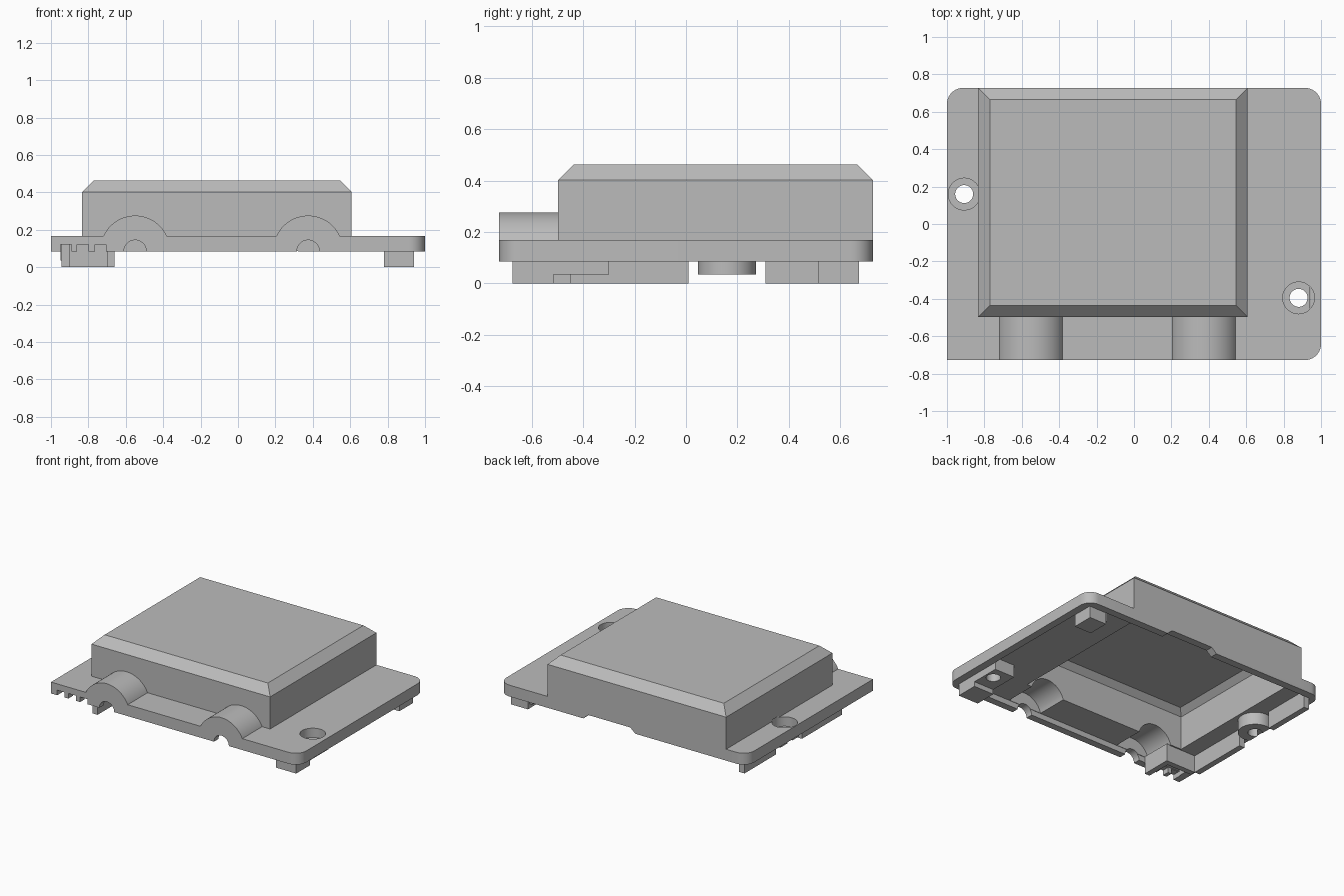
import bpy, bmesh, math

if "Cube" in bpy.data.objects:
    bpy.data.objects.remove(bpy.data.objects["Cube"])

grey = bpy.data.materials.new("grey plastic")
grey.diffuse_color = (0.5, 0.5, 0.5, 1)
grey.use_nodes = True
grey.node_tree.nodes["Principled BSDF"].inputs["Base Color"].default_value = grey.diffuse_color


def make(name, bm):
    bmesh.ops.recalc_face_normals(bm, faces=bm.faces)
    me = bpy.data.meshes.new(name)
    bm.to_mesh(me)
    bm.free()
    me.materials.append(grey)
    ob = bpy.data.objects.new(name, me)
    bpy.context.collection.objects.link(ob)
    return ob


def prism(name, pts, a, b, axis="z"):
    """Extrude a 2D outline from a to b along z (xy outline) or y (xz outline)."""
    place = (lambda p, t: (p[0], p[1], t)) if axis == "z" else (lambda p, t: (p[0], t, p[1]))
    bm = bmesh.new()
    lo = [bm.verts.new(place(p, a)) for p in pts]
    hi = [bm.verts.new(place(p, b)) for p in pts]
    bm.faces.new(lo)
    bm.faces.new(hi)
    n = len(pts)
    for i in range(n):
        j = (i + 1) % n
        bm.faces.new((lo[i], lo[j], hi[j], hi[i]))
    return make(name, bm)


def rect(x0, x1, y0, y1):
    return [(x0, y0), (x1, y0), (x1, y1), (x0, y1)]


def block(name, x0, x1, y0, y1, z0, z1):
    return prism(name, rect(x0, x1, y0, y1), z0, z1)


def arc(cx, cy, r, a0=0, a1=360, n=48):
    full = a1 - a0 == 360
    k = n if full else n + 1
    return [(cx + r * math.cos(math.radians(a0 + (a1 - a0) * i / n)),
             cy + r * math.sin(math.radians(a0 + (a1 - a0) * i / n))) for i in range(k)]


def chamfered_box(name, x0, x1, y0, y1, z0, zc, z1, c):
    """Box whose top edges slope inward by c above zc."""
    bm = bmesh.new()
    rings = [[bm.verts.new((x, y, z)) for x, y in rect(x0 + i, x1 - i, y0 + i, y1 - i)]
             for z, i in ((z0, 0), (zc, 0), (z1, c))]
    bm.faces.new(rings[0])
    bm.faces.new(rings[2])
    for r, s in zip(rings, rings[1:]):
        for i in range(4):
            j = (i + 1) % 4
            bm.faces.new((r[i], r[j], s[j], s[i]))
    return make(name, bm)


def boolean(target, tool, op):
    m = target.modifiers.new(op, "BOOLEAN")
    m.operation, m.solver, m.object = op, "EXACT", tool
    bpy.context.view_layer.objects.active = target
    bpy.ops.object.modifier_apply(modifier=m.name)
    bpy.data.objects.remove(tool)


def add(tool):
    boolean(cover, tool, "UNION")


def cut(tool):
    boolean(cover, tool, "DIFFERENCE")


# flange plate: three rounded corners, one square
R = 0.085
outline = ([(-1, -0.727)] + arc(1 - R, -0.727 + R, R, -90, 0, 10)
           + arc(1 - R, 0.727 - R, R, 0, 90, 10) + arc(-1 + R, 0.727 - R, R, 90, 180, 10))
cover = prism("cover", outline, 0.085, 0.168)

# raised housing and cable bumps
add(chamfered_box("housing", -0.833, 0.608, -0.498, 0.727, 0.11, 0.402, 0.463, 0.062))
cables = (-0.55, 0.375)
for x in cables:
    add(prism("cable_bump", arc(x, 0.09, 0.186, 4, 176, 40), -0.727, -0.46, "y"))

# hollow underside: shallow recess, deep cavity, cable channels
cut(block("recess", -0.945, 0.945, -0.675, 0.672, 0.0, 0.125))
cut(chamfered_box("cavity", -0.775, 0.55, -0.44, 0.668, 0.05, 0.37, 0.41, 0.04))
for x in cables:
    cut(prism("channel", arc(x, 0.087, 0.14), -0.672, -0.40, "y"))
    cut(prism("cable_hole", arc(x, 0.085, 0.06), -0.8, -0.6, "y"))

# wire notches in the front rim, and a wide slot in the back rim
for x in (-0.92, -0.83, -0.735):
    cut(block("notch", x - 0.03, x + 0.03, -0.8, -0.66, 0.05, 0.122))
cut(prism("slot", [(-0.10, 0.05), (0.32, 0.05), (0.32, 0.085), (0.28, 0.12),
                   (-0.06, 0.12), (-0.10, 0.085)], 0.65, 0.8, "y"))

# screw bosses, then stepped holes through them
screws = ((-0.908, 0.16), (0.88, -0.395))
add(prism("left_boss", [(max(x, -0.949), y) for x, y in arc(*screws[0], 0.113)], 0.035, 0.14))
add(block("right_boss", 0.78, 0.942, -0.515, -0.30, 0.035, 0.14))
for x, y in screws:
    cut(prism("counterbore", arc(x, y, 0.085), 0.10, 0.18))
    cut(prism("screw_hole", arc(x, y, 0.048), 0.0, 0.2))

# hanging locating walls and feet
block("front_right_foot", 0.78, 0.942, -0.675, -0.515, 0.0, 0.13)
block("back_right_foot", 0.805, 0.942, 0.515, 0.672, 0.0, 0.13)
block("back_right_clip", 0.78, 0.805, 0.515, 0.655, 0.035, 0.13)
block("left_rail_front", -0.943, -0.90, -0.45, 0.01, 0.0, 0.13)
block("left_rail_back", -0.943, -0.90, 0.31, 0.672, 0.0, 0.13)
block("pocket_back_wall", -0.90, -0.70, -0.49, -0.45, 0.0, 0.13)
block("pocket_side_wall", -0.70, -0.66, -0.675, -0.45, 0.0, 0.13)

# smooth the curved parts, keep edges sharp
bpy.ops.object.select_all(action="DESELECT")
cover.select_set(True)
bpy.context.view_layer.objects.active = cover
bpy.ops.object.shade_smooth_by_angle(angle=math.radians(25))
